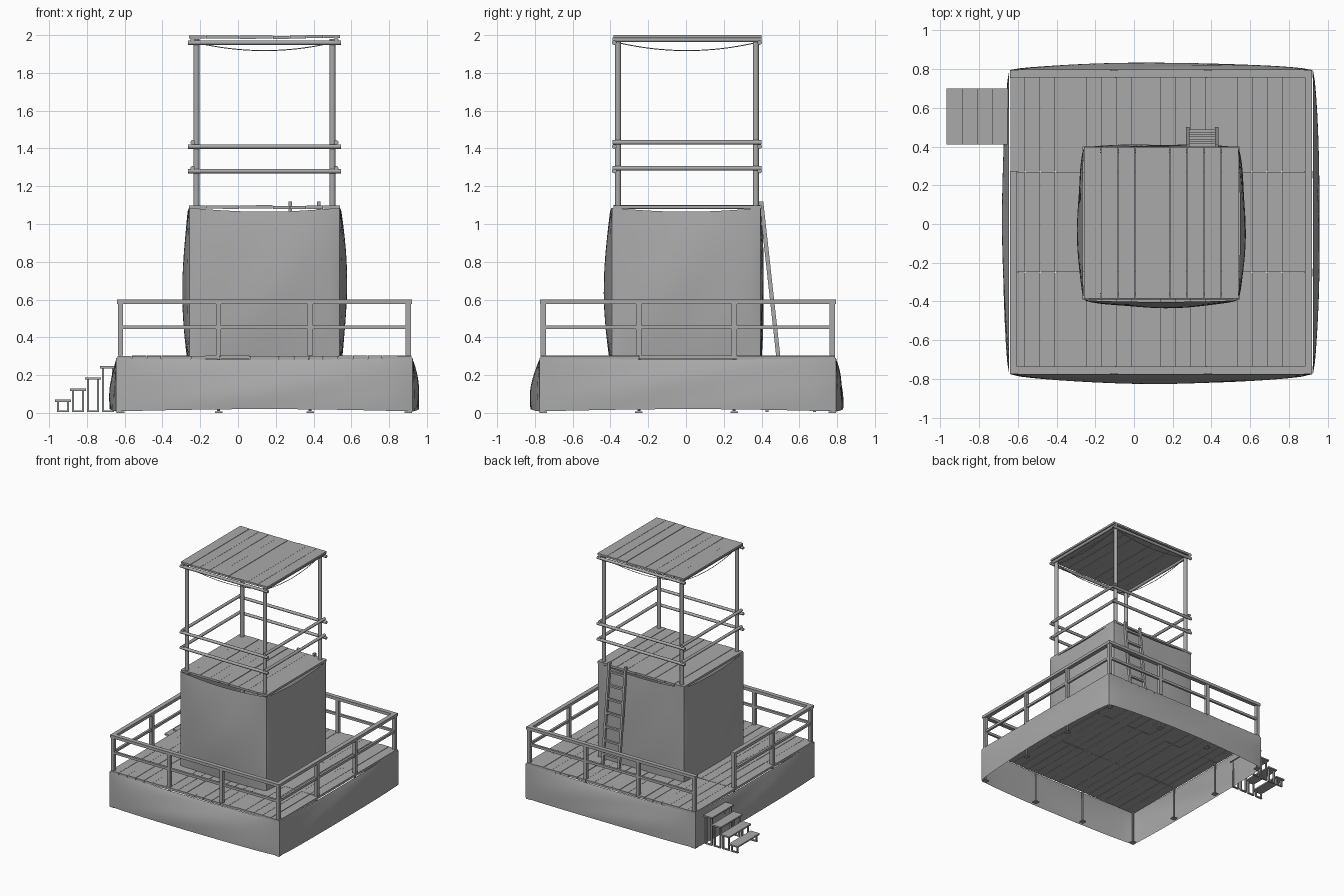
import bpy, bmesh, math, random
from mathutils import Vector

random.seed(4)
cube = bpy.data.objects.get("Cube")
if cube:
    bpy.data.objects.remove(cube)

grey = bpy.data.materials.new("plain grey")
grey.use_nodes = True
GREY = (0.4, 0.4, 0.4, 1)
grey.diffuse_color = GREY
grey.node_tree.nodes["Principled BSDF"].inputs["Base Color"].default_value = GREY


def finish(name, bm, smooth=False):
    bmesh.ops.recalc_face_normals(bm, faces=bm.faces)
    mesh = bpy.data.meshes.new(name)
    bm.to_mesh(mesh)
    bm.free()
    mesh.materials.append(grey)
    obj = bpy.data.objects.new(name, mesh)
    bpy.context.collection.objects.link(obj)
    if smooth:
        bpy.context.view_layer.objects.active = obj
        obj.select_set(True)
        bpy.ops.object.shade_smooth_by_angle(angle=math.radians(50))
        obj.select_set(False)
    return obj


def box(bm, x0, x1, y0, y1, z0, z1):
    verts = bmesh.ops.create_cube(bm, size=1)["verts"]
    for v in verts:
        v.co = Vector((x1 if v.co.x > 0 else x0, y1 if v.co.y > 0 else y0, z1 if v.co.z > 0 else z0))


def pole(bm, a, b, radius, sides=10):
    a, b = Vector(a), Vector(b)
    d = b - a
    turn = d.to_track_quat('Z', 'Y').to_matrix().to_4x4()
    turn.translation = (a + b) / 2
    bmesh.ops.create_cone(bm, cap_ends=True, segments=sides, radius1=radius,
                          radius2=radius, depth=d.length, matrix=turn)


def planks(name, x0, x1, rows, z0, z1, count):
    """Boards running front to back, with thin gaps and slight height changes."""
    bm = bmesh.new()
    w = (x1 - x0) / count
    for y0, y1 in zip(rows, rows[1:]):
        for i in range(count):
            lift = random.uniform(-0.004, 0)
            box(bm, x0 + i * w + 0.001, x0 + (i + 1) * w - 0.001,
                y0 + 0.001, y1 - 0.001, z0 + lift, z1 + lift)
    return finish(name, bm)


def cloth(name, x0, x1, y0, y1, z0, z1, bulges, shape, sag, lift):
    """Open fabric wall round a rectangle, bulging between its corners."""
    bm = bmesh.new()
    corners = [(x0, y0), (x1, y0), (x1, y1), (x0, y1)]
    normals = [(0, -1), (1, 0), (0, 1), (-1, 0)]
    n, m = 28, 16
    rings = []
    for j in range(m + 1):
        t = j / m
        ring = []
        for s in range(4):
            a, b = Vector(corners[s]), Vector(corners[(s + 1) % 4])
            for i in range(n):
                u = i / n
                arch = math.sin(math.pi * u)
                ripple = 0.004 * math.sin(9 * u + 5 * t + s * 2) * math.sin(math.pi * t)
                out = bulges[s] * arch ** 0.6 * shape(t) + ripple * arch
                p = a.lerp(b, u) + Vector(normals[s]) * out
                z = z1 - sag * arch + t * (z0 + lift * arch - z1 + sag * arch)
                ring.append(bm.verts.new((p.x, p.y, z)))
        rings.append(ring)
    for r0, r1 in zip(rings, rings[1:]):
        for i in range(4 * n):
            k = (i + 1) % (4 * n)
            bm.faces.new((r0[i], r0[k], r1[k], r1[i]))
    return finish(name, bm, True)


# Main deck and the fabric skirt around it
planks("deck_boards", -0.64, 0.92, (-0.77, -0.25, 0.27, 0.79), 0.285, 0.304, 20)
cloth("deck_skirt", -0.645, 0.925, -0.775, 0.795, 0.008, 0.29, (0.05, 0.035, 0.038, 0.035),
      lambda t: math.sin(math.pi * 0.58 * t) ** 0.8, 0.008, 0.012)

# Deck posts with feet, and railing open above the steps
POST_X, POST_Y = (-0.622, -0.103, 0.382, 0.902), (-0.755, -0.25, 0.255, 0.775)
H = 0.014
posts, feet, rails = bmesh.new(), bmesh.new(), bmesh.new()
for x in POST_X:
    for y in POST_Y:
        if x in (POST_X[0], POST_X[-1]) or y in (POST_Y[0], POST_Y[-1]):
            box(posts, x - H, x + H, y - H, y + H, 0.304, 0.6)
            pole(posts, (x, y, 0.01), (x, y, 0.29), 0.008)
            box(feet, x - 0.02, x + 0.02, y - 0.02, y + 0.02, 0, 0.008)
for z, h, d in ((0.588, 0.012, 0.018), (0.453, 0.01, 0.009)):
    for y in (POST_Y[0], POST_Y[-1]):
        box(rails, POST_X[0] - d, POST_X[-1] + d, y - d, y + d, z - h, z + h)
    for x, end in ((POST_X[0], POST_Y[2]), (POST_X[-1], POST_Y[-1])):
        box(rails, x - d, x + d, POST_Y[0] - d, end + d, z - h, z + h)
finish("deck_posts", posts)
finish("post_feet", feet)
finish("deck_railing", rails)

# Fabric cabin with its plank roof
cloth("cabin_walls", -0.258, 0.538, -0.392, 0.395, 0.295, 1.085, (0.04, 0.037, 0.016, 0.034),
      lambda t: math.sin(math.pi * (0.06 + 0.84 * t)) ** 0.8, 0.02, 0.0)
planks("cabin_roof_boards", -0.26, 0.54, (-0.385, 0.4), 1.083, 1.1, 9)
planks("canopy_boards", -0.26, 0.54, (-0.385, 0.4), 1.984, 2.0, 9)

# Tower poles and lashed cross bars
tower, bars = bmesh.new(), bmesh.new()
TX, TY = (-0.22, 0.5), (-0.36, 0.37)
for x in TX:
    for y in TY:
        pole(tower, (x, y, 0.3), (x, y, 1.98), 0.016)
for z in (1.28, 1.41, 1.96):
    for y in (TY[0] - 0.02, TY[1] + 0.02):
        pole(bars, (-0.265, y, z), (0.545, y, z), 0.012)
for z in (1.295, 1.432, 1.975):
    for x in (TX[0] - 0.02, TX[1] + 0.02):
        pole(bars, (x, -0.39, z), (x, 0.4, z), 0.012)
finish("tower_poles", tower, True)
finish("tower_bars", bars, True)

# Cords hanging between the tower poles under the canopy
cords = bmesh.new()
ring = [(TX[0], TY[0]), (TX[1], TY[0]), (TX[1], TY[1]), (TX[0], TY[1])]
for k in range(4):
    a, b = Vector(ring[k]), Vector(ring[(k + 1) % 4])
    pts = []
    for i in range(17):
        u = i / 16
        p = a.lerp(b, u)
        pts.append((p.x, p.y, 1.96 - 0.042 * (1 - (2 * u - 1) ** 2)))
    for p, q in zip(pts, pts[1:]):
        pole(cords, p, q, 0.0025, 6)
finish("canopy_cords", cords, True)

# Ladder leaning on the back of the cabin
ladder = bmesh.new()
foot, top = Vector((0, 0.488, 0.304)), Vector((0, 0.398, 1.12))
for x in (0.277, 0.427):
    bmesh_box = bmesh.ops.create_cube(ladder, size=1)["verts"]
    for v in bmesh_box:
        end = top if v.co.z > 0 else foot
        v.co = Vector((x + v.co.x * 0.018, end.y + v.co.y * 0.022, end.z))
for i in range(7):
    p = foot.lerp(top, (i + 0.75) / 7.4)
    box(ladder, 0.277, 0.427, p.y - 0.009, p.y + 0.009, p.z - 0.008, p.z + 0.008)
finish("ladder", ladder)

# Entry steps, each tread on its own thin legs
treads, legs = bmesh.new(), bmesh.new()
for i in range(4):
    x, z = -0.968 + 0.079 * i, 0.07 + 0.059 * i
    box(treads, x, x + 0.084, 0.41, 0.7, z - 0.012, z)
    for lx in (x + 0.016, x + 0.068):
        for y in (0.43, 0.68):
            box(legs, lx - 0.005, lx + 0.005, y - 0.008, y + 0.008, 0.006, z - 0.012)
    for y in (0.43, 0.68):
        box(legs, x + 0.01, x + 0.074, y - 0.008, y + 0.008, 0.004, 0.012)
finish("step_treads", treads)
finish("step_legs", legs)
